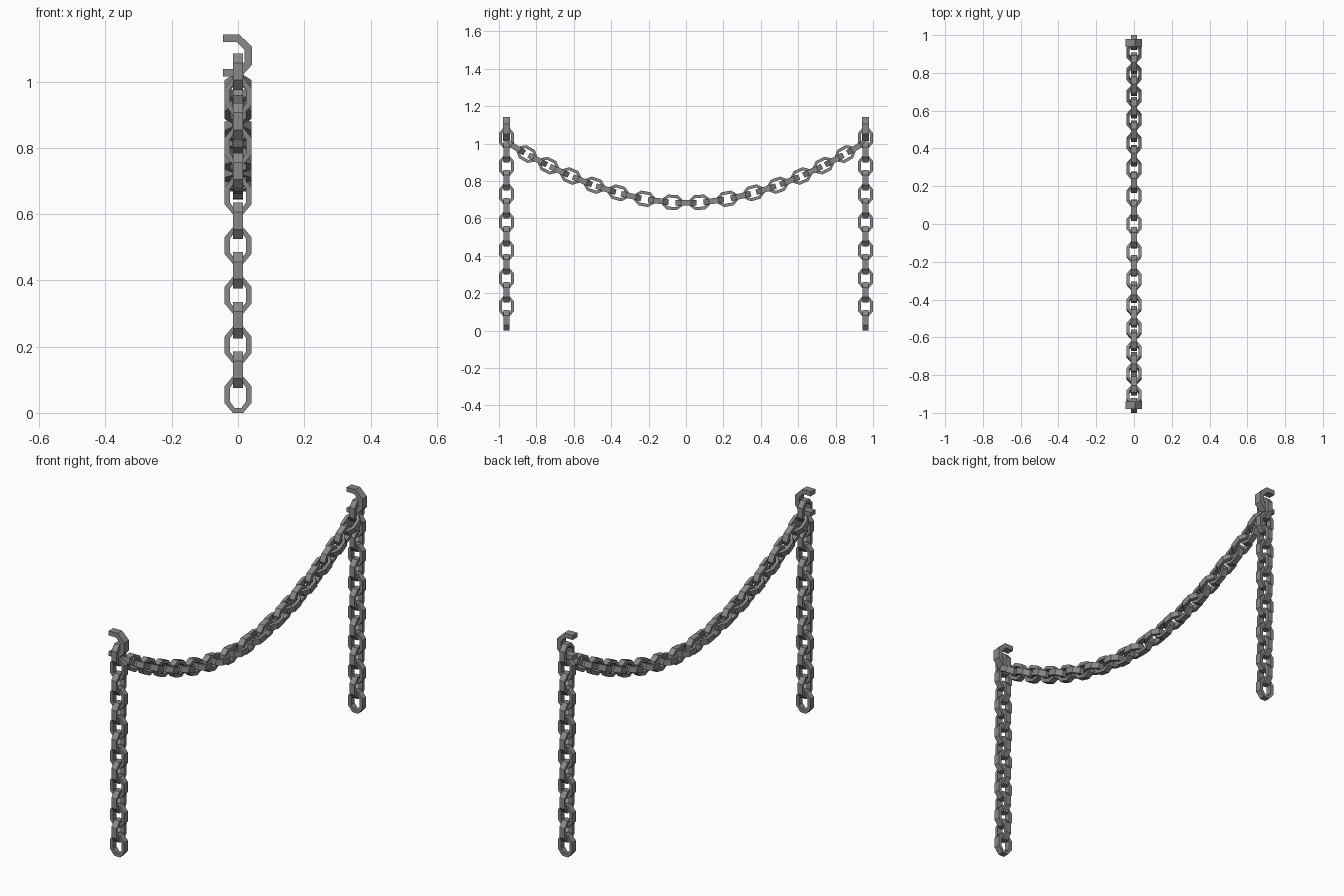
import bpy, bmesh
from mathutils import Vector

if "Cube" in bpy.data.objects:
    bpy.data.objects.remove(bpy.data.objects["Cube"])

X = Vector((1, 0, 0))
Y = Vector((0, 1, 0))
Z = Vector((0, 0, 1))

# dark iron colour
iron = bpy.data.materials.new("dark_iron")
iron.diffuse_color = (0.25, 0.25, 0.25, 1)
iron.use_nodes = True
iron.node_tree.nodes["Principled BSDF"].inputs["Base Color"].default_value = iron.diffuse_color


def finish(bm, name):
    bmesh.ops.recalc_face_normals(bm, faces=bm.faces)
    me = bpy.data.meshes.new(name)
    bm.to_mesh(me)
    bm.free()
    me.materials.append(iron)
    ob = bpy.data.objects.new(name, me)
    bpy.context.collection.objects.link(ob)
    return ob


def octagon(w, h, cw, ch):
    return [(w, -ch), (w, ch), (cw, h), (-cw, h),
            (-w, ch), (-w, -ch), (-cw, -h), (cw, -h)]


OUTER = octagon(0.040, 0.055, 0.016, 0.026)
INNER = octagon(0.024, 0.040, 0.010, 0.021)
DEPTH = 0.015


def add_link(bm, centre, along, across):
    """One flat-sided octagonal ring, long axis 'along', width axis 'across'."""
    normal = across.cross(along)
    rings = []
    for prof, d in ((OUTER, -DEPTH), (OUTER, DEPTH), (INNER, DEPTH), (INNER, -DEPTH)):
        rings.append([bm.verts.new(centre + across * a + along * b + normal * d)
                      for a, b in prof])
    for r in range(4):
        p, q = rings[r], rings[(r + 1) % 4]
        for i in range(8):
            j = (i + 1) % 8
            bm.faces.new((p[i], p[j], q[j], q[i]))


# hanging chains: 14 links alternating front-facing and side-facing
def hanging_chain(y, name):
    bm = bmesh.new()
    for k in range(14):
        add_link(bm, Vector((0, y, 0.055 + 0.075 * k)), Z, Y if k % 2 else X)
    finish(bm, name)


# hook: C-shaped profile open towards -x, extruded along y
HOOK = [(-0.045, 1.142), (0.004, 1.142), (0.043, 1.104), (0.043, 1.051),
        (0.010, 1.015), (-0.045, 1.015), (-0.045, 1.037), (0.000, 1.037),
        (0.020, 1.060), (0.020, 1.095), (-0.004, 1.119), (-0.045, 1.119)]


def hook(y, name):
    bm = bmesh.new()
    f = bm.faces.new([bm.verts.new((a, y - 0.019, b)) for a, b in HOOK])
    ext = bmesh.ops.extrude_face_region(bm, geom=[f], use_keep_orig=True)
    verts = [v for v in ext["geom"] if isinstance(v, bmesh.types.BMVert)]
    bmesh.ops.translate(bm, verts=verts, vec=(0, 0.038, 0))
    finish(bm, name)


for side, label in ((-1, "front"), (1, "back")):
    hanging_chain(0.96 * side, label + "_hanging_chain")
    hook(0.96 * side, label + "_hook")

# swagged chain: links follow the sagging curve, mirrored about y = 0
SWAG_Y = [0, 0.073, 0.148, 0.222, 0.293, 0.362, 0.428, 0.491,
          0.554, 0.616, 0.677, 0.735, 0.793, 0.851, 0.910]
bm = bmesh.new()
for k, y in enumerate(SWAG_Y):
    z = 0.683 + 0.352 * y ** 1.85
    slope = 0.352 * 1.85 * y ** 0.85
    for side in ((1, -1) if k else (1,)):
        along = Vector((0, side, slope)).normalized()
        across = X.cross(along) if k % 2 else X
        add_link(bm, Vector((0, y * side, z)), along, across)
finish(bm, "swag_chain")
